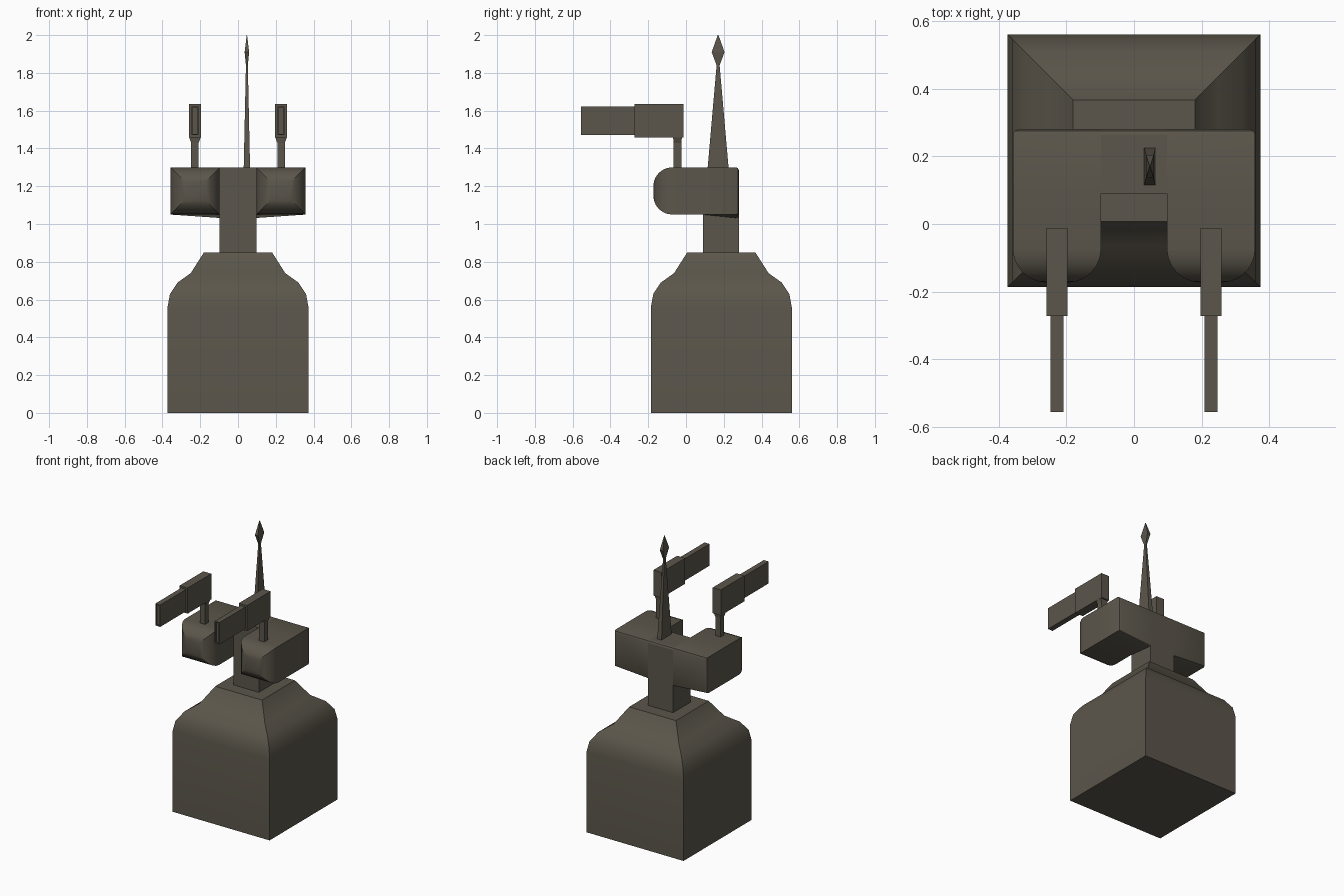
import bpy, bmesh
from math import sin, cos, pi, radians

cube = bpy.data.objects.get("Cube")
if cube:
    bpy.data.objects.remove(cube, do_unlink=True)

# Single drab paint
paint = bpy.data.materials.new("dark drab paint")
paint.use_nodes = True
colour = (0.105, 0.093, 0.070, 1)
paint.diffuse_color = colour
bsdf = next(n for n in paint.node_tree.nodes if n.type == 'BSDF_PRINCIPLED')
bsdf.inputs["Base Color"].default_value = colour


def finish(name, bm, smooth=False):
    bmesh.ops.recalc_face_normals(bm, faces=bm.faces)
    mesh = bpy.data.meshes.new(name)
    bm.to_mesh(mesh)
    bm.free()
    mesh.materials.append(paint)
    ob = bpy.data.objects.new(name, mesh)
    bpy.context.scene.collection.objects.link(ob)
    if smooth:
        bpy.ops.object.select_all(action='DESELECT')
        ob.select_set(True)
        bpy.context.view_layer.objects.active = ob
        bpy.ops.object.shade_smooth_by_angle(angle=radians(30))
    return ob


def loft(name, rings, smooth=False):
    """Skin a list of equal-sized point rings and cap both ends."""
    bm = bmesh.new()
    loops = [[bm.verts.new(p) for p in ring] for ring in rings]
    n = len(loops[0])
    for a, b in zip(loops, loops[1:]):
        for i in range(n):
            j = (i + 1) % n
            bm.faces.new((a[i], a[j], b[j], b[i]))
    bm.faces.new(loops[0])
    bm.faces.new(loops[-1])
    return finish(name, bm, smooth)


def flat_ring(cx, cy, hx, hy, z):
    return [(cx - hx, cy - hy, z), (cx + hx, cy - hy, z),
            (cx + hx, cy + hy, z), (cx - hx, cy + hy, z)]


def upright_ring(x0, x1, z0, z1, y, dip=0):
    return [(x0, y, z0 - dip), (x1, y, z0), (x1, y, z1), (x0, y, z1)]


# Square body with rounded shoulders
shoulders = [(.373, 0), (.373, .56), (.36, .63), (.32, .69), (.25, .74), (.18, .85)]
loft("body", [flat_ring(0, .187, h, h, z) for h, z in shoulders], True)

# Neck: side outline with a softened top rear edge, extruded across
outline = [(.09, .85), (.28, .85), (.28, 1.285), (.275, 1.296), (.265, 1.3), (.09, 1.3)]
loft("neck", [[(x, y, z) for y, z in outline] for x in (-.097, .097)])

for side, s in (("right", -1), ("left", 1)):
    def mirrored(rings):
        return [[(s * x, y, z) for x, y, z in ring] for ring in rings]

    # Shoulder pod with a rounded nose
    r = .1
    rings = []
    for k in range(7):
        a = k / 6 * pi / 2
        d = r * (1 - sin(a))
        rings.append(upright_ring(.097 + d, .358 - d, 1.05 + d, 1.3 - d,
                                  -.073 - r * cos(a)))
    rings.append(upright_ring(.097, .358, 1.05, 1.3, .09))
    rings.append(upright_ring(.097, .358, 1.05, 1.3, .265, .018))
    rings.append(upright_ring(.097, .353, 1.054, 1.296, .275, .018))
    rings.append(upright_ring(.097, .343, 1.064, 1.285, .28, .018))
    loft(side + "_pod", mirrored(rings), True)

    # Post that flares into the gun
    gx = .228
    loft(side + "_gun_post", mirrored([
        flat_ring(gx, -.045, .02, .02, 1.29),
        flat_ring(gx, -.045, .02, .02, 1.43),
        flat_ring(gx, -.045, .031, .024, 1.46)]))

    # Gun housing
    loft(side + "_gun_housing", mirrored([
        upright_ring(gx - .031, gx + .031, 1.457, 1.635, y) for y in (-.272, -.012)]))

    # Barrel with a shallow recess in the muzzle
    barrel = [(0, -.27), (0, -.556), (.006, -.556), (.006, -.545)]
    loft(side + "_gun_barrel", mirrored([
        upright_ring(gx - .019 + d, gx + .019 - d, 1.47 + d, 1.622 - d, y)
        for d, y in barrel]))

# Tapered mast with a pointed tip
mast = [(.017, .056, 1.29), (.005, .008, 1.84), (.012, .034, 1.91), (.001, .002, 2.0)]
loft("mast", [flat_ring(.047, .17, hx, hy, z) for hx, hy, z in mast])
